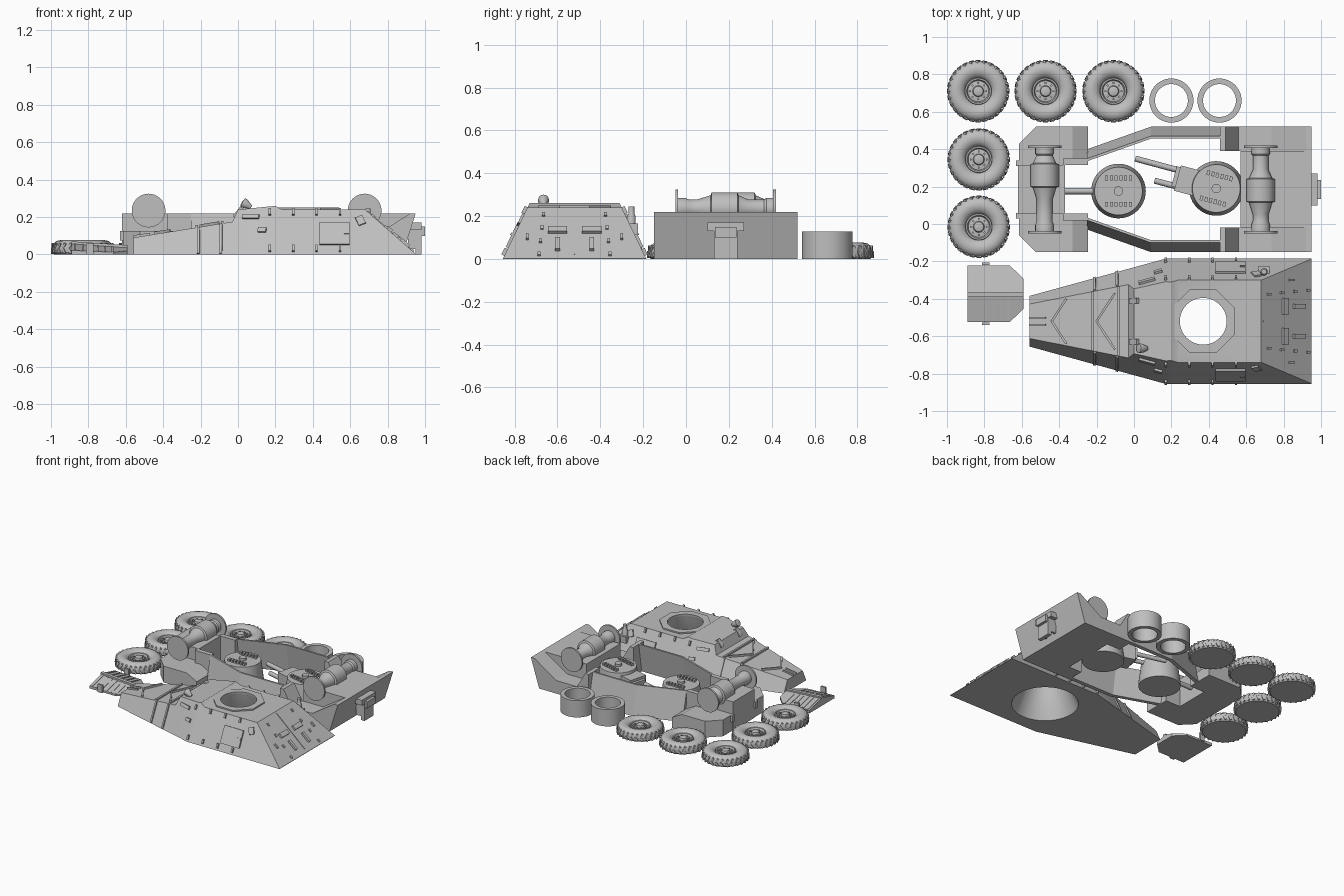
import bpy, bmesh, math
from mathutils import Matrix, Vector

if "Cube" in bpy.data.objects:
    bpy.data.objects.remove(bpy.data.objects["Cube"])

grey = bpy.data.materials.new("plain grey")
grey.use_nodes = True
GREY = (0.52, 0.52, 0.52, 1)
grey.diffuse_color = GREY
grey.node_tree.nodes["Principled BSDF"].inputs["Base Color"].default_value = GREY
parts = []


def finish(name, bm, matrix=None):
    if matrix:
        bm.transform(matrix)
    bmesh.ops.recalc_face_normals(bm, faces=bm.faces)
    me = bpy.data.meshes.new(name)
    bm.to_mesh(me)
    bm.free()
    me.materials.append(grey)
    ob = bpy.data.objects.new(name, me)
    bpy.context.scene.collection.objects.link(ob)
    parts.append(ob)
    return ob


def add_box(bm, loc, dims, rot=None):
    m = Matrix.Translation(loc) @ (rot or Matrix()) @ Matrix.Diagonal((*dims, 1))
    bmesh.ops.create_cube(bm, size=1, matrix=m)


def span_box(bm, x, y, z):
    lo, hi = Vector((x[0], y[0], z[0])), Vector((x[1], y[1], z[1]))
    add_box(bm, (lo + hi) / 2, [abs(v) for v in hi - lo])


def add_slab(bm, bottom, top):
    """Solid between two matching loops of points."""
    a = [bm.verts.new(p) for p in bottom]
    b = [bm.verts.new(p) for p in top]
    bm.faces.new(a)
    bm.faces.new(b[::-1])
    for i in range(len(a)):
        j = (i + 1) % len(a)
        bm.faces.new((a[i], a[j], b[j], b[i]))


def add_lathe(bm, profile, steps=40, matrix=None):
    """Revolve (radius, height) points about z."""
    t = bmesh.new()
    vs = [t.verts.new((r, 0, z)) for r, z in profile]
    es = [t.edges.new(p) for p in zip(vs, vs[1:])]
    bmesh.ops.spin(t, geom=vs + es, cent=(0, 0, 0), axis=(0, 0, 1),
                   angle=math.tau, steps=steps)
    bmesh.ops.remove_doubles(t, verts=t.verts, dist=1e-5)
    if matrix:
        t.transform(matrix)
    me = bpy.data.meshes.new("temp")
    t.to_mesh(me)
    t.free()
    bm.from_mesh(me)
    bpy.data.meshes.remove(me)


def bar(bm, a, b, w, h):
    """Thin rail from a to b."""
    a, b = Vector(a), Vector(b)
    rot = (b - a).to_track_quat('X', 'Z').to_matrix().to_4x4()
    add_box(bm, (a + b) / 2, ((b - a).length, w, h), rot)


def spin_z(deg):
    return Matrix.Rotation(math.radians(deg), 4, 'Z')


# Upper hull: sections that share one side slope
CY, SLOPE = -0.52, 0.48


def half_width(x, z):
    return 0.335 - 0.274 * max(0, 0.17 - x) - SLOPE * z


def hood_z(x):
    return 0.09 + (x + 0.56) * 0.16


bm = bmesh.new()
rings = []
for x, z in [(-.56, .09), (-.03, .175), (0, .24), (.17, .257), (.2, .26), (.235, .24), (.68, .24), (.95, .003)]:
    b, t = half_width(x, 0), half_width(x, z)
    rings.append([bm.verts.new((x, CY + y, h)) for y, h in [(-b, 0), (-t, z), (t, z), (b, 0)]])
for r, s in zip(rings, rings[1:]):
    for i in range(4):
        j = (i + 1) % 4
        bm.faces.new((r[i], r[j], s[j], s[i]))
bm.faces.new(rings[0])
bm.faces.new(rings[-1][::-1])
hull = finish("upper_hull", bm)

# Octagonal turret collar, then the flared turret opening cut through both
RX = 0.37
bm = bmesh.new()
add_lathe(bm, [(0, .225), (.184, .225), (.184, .25), (0, .25)], 8,
          Matrix.Translation((RX, CY, 0)) @ spin_z(22.5))
collar = finish("turret_collar", bm)
bm = bmesh.new()
add_lathe(bm, [(0, -.02), (.242, -.02), (.125, .235), (.125, .3), (0, .3)], 48,
          Matrix.Translation((RX, CY, 0)))
cutter = finish("opening_cutter", bm)
cutter.hide_render = True
for ob in (hull, collar):
    mod = ob.modifiers.new("opening", 'BOOLEAN')
    mod.operation, mod.solver, mod.object = 'DIFFERENCE', 'EXACT', cutter
dg = bpy.context.evaluated_depsgraph_get()
for ob in (hull, collar):
    cut = bpy.data.meshes.new_from_object(ob.evaluated_get(dg))
    ob.modifiers.clear()
    ob.data = cut
parts.remove(cutter)
bpy.data.objects.remove(cutter)

# Hull side fittings: bolts, hatches, vision slits and weld bands
bm = bmesh.new()


def on_side(x, z, s, dims, roll=0):
    n = Vector((-0.274 if x < .17 else 0, s, SLOPE))
    rot = n.to_track_quat('Y', 'Z').to_matrix().to_4x4() @ Matrix.Rotation(roll, 4, 'Y')
    add_box(bm, (x, CY + s * half_width(x, z), z), dims, rot)


for s in (-1, 1):
    for x in (.17, .295, .42, .545):
        for z in (.03, .225):
            on_side(x, z, s, (.012, .03, .035))
    on_side(.515, .11, s, (.16, .024, .13))
    on_side(.58, .11, s, (.025, .036, .012))
    for x, z in [(.07, .2), (.13, .13)]:
        on_side(x, z, s, (.09 if x < .1 else .045, .025, .025))
    for x in (-.21, -.09):
        on_side(x, hood_z(x) / 2, s, (.014, .018, hood_z(x) * 1.05), -s * .1)
    on_side(.655, .18, s, (.04, .02, .05), .4)
finish("side_fittings", bm)

# Hood ribs: chevrons, cross bands and the nose rails
bm = bmesh.new()
for x in (-.44, -.2):
    for s in (-1, 1):
        w = .12 if x < -.3 else .15
        bar(bm, (x, CY, hood_z(x)), (x + w * .65, CY + s * w, hood_z(x + w * .65)), .012, .026)
for x in (-.22, -.085):
    w = half_width(x, hood_z(x))
    bar(bm, (x, CY - w, hood_z(x)), (x, CY + w, hood_z(x)), .014, .024)
for s in (-1, 1):
    y = CY + s * .018
    bar(bm, (-.56, y, .09), (-.47, y, hood_z(-.47)), .008, .024)
    bar(bm, (-.02, CY + s * .11, .2), (.02, CY + s * .11, .25), .03, .02)
finish("hood_ribs", bm)

# Rear slope fittings: doors' vision slits, handles and hinge rows
bm = bmesh.new()
tilt = Matrix.Rotation(math.atan2(.237, .27), 4, 'Y')


def on_rear(x, y, dims):
    add_box(bm, (x, CY + y, .24 - (x - .68) * .878), dims, tilt)


for s in (-1, 1):
    on_rear(.805, s * .08, (.035, .09, .03))
    on_rear(.88, s * .08, (.08, .022, .03))
    on_rear(.84, s * .22, (.035, .012, .025))
    for i in range(4):
        on_rear(.72 + i * .07, s * (.145 + i * .007), (.022, .014, .018))
on_rear(.81, 0, (.32, .006, .008))
finish("rear_fittings", bm)

# Roof lamp and the side smoke pot
bm = bmesh.new()
add_lathe(bm, [(0, -.035), (.012, -.035), (.026, .005), (.024, .018), (0, .022)], 20,
          Matrix.Translation((.04, CY - .145, .27)) @ Matrix.Rotation(-1, 4, 'Y'))
add_box(bm, (.04, CY - .145, .24), (.02, .02, .04))
finish("search_lamp", bm)
bm = bmesh.new()
add_box(bm, (.695, -.25, .14), (.06, .05, .05))
add_lathe(bm, [(0, .12), (.02, .12), (.02, .2), (.014, .21), (.014, .245), (0, .245)], 16,
          Matrix.Translation((.695, -.255, 0)))
finish("side_pot", bm)

# Lower hull, lying belly up, with its rear plate leaning in towards the ground
TY = 0.185
H = 0.22
REAR_FOOT = 0.88
bm = bmesh.new()
span_box(bm, (-.62, -.37), (.055, .315), (0, H))
block = [(.57, 0), (.57, H), (.95, H), (REAR_FOOT, 0)]
add_slab(bm, [(x, -.02, z) for x, z in block], [(x, .39, z) for x, z in block])
finish("lower_hull_ends", bm)
for s, side in ((-1, "right"), (1, "left")):
    def my(d):
        return TY + s * d

    # front fender with a chamfered corner and a falling tail
    bm = bmesh.new()
    flat = [(-.615, .13), (-.615, .245), (-.525, .335), (-.33, .335), (-.33, .13)]
    add_slab(bm, [(x, my(d), 0) for x, d in flat], [(x, my(d), .125) for x, d in flat])
    tail = [(-.33, .13, .125), (-.33, .335, .125), (-.245, .335, .08), (-.245, .13, .08)]
    add_slab(bm, [(x, my(d), 0) for x, d, z in tail], [(x, my(d), z) for x, d, z in tail])
    finish(side + "_front_fender", bm)
    # rear fender with the wheel arch
    arch = [(.46, 0), (.46, H), (.49, H), (.56, .1), (.735, .1), (.92, H), (.95, H), (REAR_FOOT, 0)]
    bm = bmesh.new()
    add_slab(bm, [(x, my(.205), z) for x, z in arch], [(x, my(.335), z) for x, z in arch])
    finish(side + "_rear_fender", bm)
    # sloped side wall with a straight return to the front block
    bm = bmesh.new()
    span_box(bm, (-.38, -.245), (my(.13), my(.165)), (0, H))
    line = [(-.25, .165, .215), (.09, .285, .335), (.47, .285, .335)]
    for (xa, ta, ba), (xb, tb, bb) in zip(line, line[1:]):
        add_slab(bm, [(xa, my(ba), 0), (xa, my(ta), H), (xa, my(ta - .014), H), (xa, my(ba - .03), 0)],
                 [(xb, my(bb), 0), (xb, my(tb), H), (xb, my(tb - .014), H), (xb, my(bb - .03), 0)])
    finish(side + "_side_wall", bm)

# Tow bracket at the rear, hooks at the front
bm = bmesh.new()
span_box(bm, (.95, .98), (.13, .24), (0, .17))
span_box(bm, (.9, .98), (.1, .27), (.13, .17))
span_box(bm, (.97, 1), (.135, .235), (.1, .15))
for s in (-1, 1):
    span_box(bm, (.91, .98), (TY + s * .04, TY + s * .055), (.03, .17))
    add_box(bm, (-.62, TY + s * .14, .1), (.02, .03, .05))
finish("tow_fittings", bm)

# Axles
for name, x, off in (("front_axle", -.478, .075), ("rear_axle", .677, -.005)):
    bm = bmesh.new()
    prof = [(0, -.235), (.09, -.235), (.09, -.222), (.05, -.222), (.05, -.19), (.042, -.17), (.042, off - .13),
            (.062, off - .065), (.076, off - .06), (.076, off + .06), (.062, off + .065), (.042, off + .11),
            (.042, .18), (.05, .19), (.05, .222), (.09, .222), (.09, .235), (0, .235)]
    add_lathe(bm, prof, 40, Matrix.Translation((x, TY, .235)) @ Matrix.Rotation(-math.pi / 2, 4, 'X'))
    finish(name, bm)

# Turrets standing on their bases, guns pointing along local -x
for name, x, y, turn, twin in (("small_turret", -.083, .176, 0, False), ("large_turret", .44, .19, -15, True)):
    bm = bmesh.new()
    add_lathe(bm, [(0, 0), (.146, 0), (.146, .03), (.128, .17), (0, .17)], 40)
    add_lathe(bm, [(0, .16), (.025, .16), (.025, .188), (0, .188)], 16)
    for row in (-1, 1):
        for col in (-1, 0, 1):
            for d in (-.013, .013):
                add_box(bm, (col * .05 + d, row * .07, .175), (.016, .025, .026))
    guns = [(0, -.3, .017)]
    if twin:
        span_box(bm, (-.215, -.08), (-.07, .07), (.03, .15))
        span_box(bm, (-.235, -.2), (-.05, .06), (.05, .13))
        guns = [(.042, -.46, .016), (-.045, -.33, .016)]
    for gy, tip, r in guns:
        add_lathe(bm, [(0, .1), (r, .1), (r, -tip), (0, -tip)], 16,
                  Matrix.Translation((0, gy, .095)) @ Matrix.Rotation(-math.pi / 2, 4, 'Y'))
    finish(name, bm, Matrix.Translation((x, y, 0)) @ spin_z(turn))

# Wheels with slanted tread lugs and hub bolts
TYRE = [(0, 0), (.15, 0), (.16, .012), (.163, .035), (.155, .058), (.138, .072), (.115, .077), (.092, .07),
        (.076, .058), (.072, .05), (.07, .062), (.062, .062), (.056, .045), (.03, .048), (.026, .064),
        (.014, .068), (0, .068)]
for n, (x, y) in enumerate([(-.833, .71), (-.473, .71), (-.11, .71), (-.83, .345), (-.83, -.015)]):
    bm = bmesh.new()
    add_lathe(bm, TYRE, 48)
    for i in range(28):
        turn = spin_z(i * 360 / 28)
        for z, lean in ((.02, .5), (.046, -.5)):
            rot = turn @ Matrix.Rotation(lean, 4, 'X')
            add_box(bm, turn @ Vector((.158 if z < .04 else .155, 0, z)), (.017, .014, .03), rot)
    for i in range(8):
        add_box(bm, spin_z(i * 45) @ Vector((.043, 0, .05)), (.01, .01, .012), spin_z(i * 45))
    finish("wheel_%d" % (n + 1), bm, Matrix.Translation((x, y, 0)))

# Open support rings
for n, x in enumerate((.2, .457)):
    bm = bmesh.new()
    add_lathe(bm, [(.088, 0), (.118, 0), (.118, .128), (.088, .128), (.088, 0)], 48)
    finish("support_ring_%d" % (n + 1), bm, Matrix.Translation((x, .66, 0)))

# Folded nose plate with a ridge, slats and end tabs
bm = bmesh.new()
PY = -.373
for s in (-1, 1):
    edge = [(-.89, 0, .06), (-.89, .152, .022), (-.665, .152, .012), (-.59, .08, .02), (-.59, 0, .04)]
    add_slab(bm, [(x, PY + s * d, 0) for x, d, z in edge], [(x, PY + s * d, z) for x, d, z in edge])
    add_box(bm, (-.793, PY + s * .16, .03), (.04, .015, .06))
    for i in range(6):
        x = -.87 + i * .04
        bar(bm, (x, PY, .058 - i * .003), (x, PY + s * .145, .022 - i * .002), .01, .008)
bar(bm, (-.89, PY - .005, .062), (-.59, PY - .005, .042), .025, .016)
finish("nose_plate", bm)

# Smooth shading with sharp creases
for ob in parts:
    bm = bmesh.new()
    bm.from_mesh(ob.data)
    for f in bm.faces:
        f.smooth = True
    for e in bm.edges:
        e.smooth = len(e.link_faces) == 2 and e.calc_face_angle(0) < 0.55
    bm.to_mesh(ob.data)
    bm.free()
